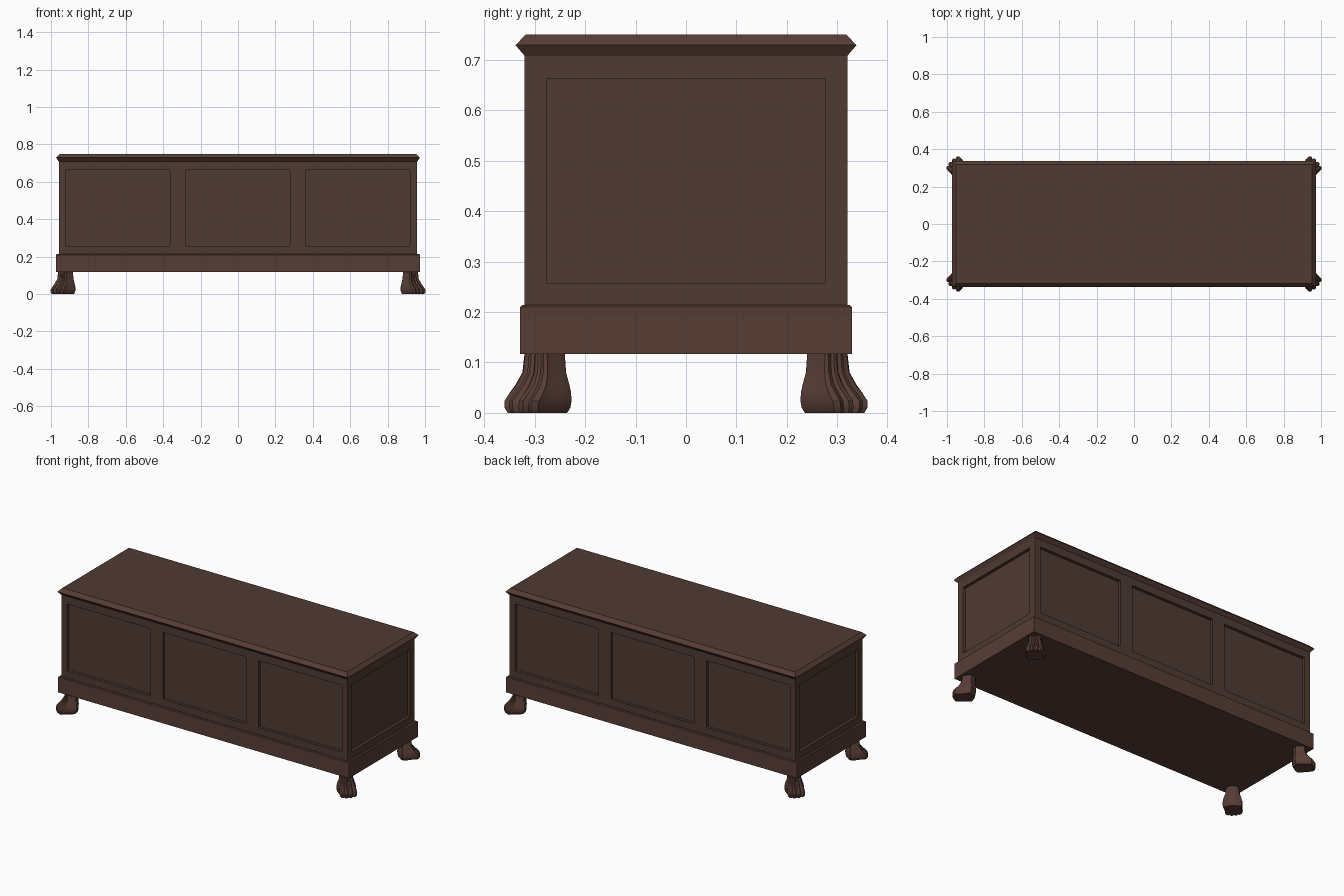
import bpy, bmesh, math

if "Cube" in bpy.data.objects:
    bpy.data.objects.remove(bpy.data.objects["Cube"])


def material(name, rgb):
    m = bpy.data.materials.new(name)
    m.diffuse_color = (*rgb, 1)
    m.use_nodes = True
    m.node_tree.nodes["Principled BSDF"].inputs["Base Color"].default_value = m.diffuse_color
    return m


WOOD = material("dark brown wood", (0.080, 0.043, 0.032))
TRIM = material("reddish brown wood", (0.096, 0.046, 0.036))


def loft(name, rings, mat):
    """Skin a stack of closed rings, bottom to top, and cap both ends."""
    bm = bmesh.new()
    loops = [[bm.verts.new(p) for p in ring] for ring in rings]
    n = len(loops[0])
    for a, b in zip(loops, loops[1:]):
        for i in range(n):
            j = (i + 1) % n
            bm.faces.new((a[i], a[j], b[j], b[i]))
    bm.faces.new(loops[0][::-1])
    bm.faces.new(loops[-1])
    bmesh.ops.recalc_face_normals(bm, faces=bm.faces)
    me = bpy.data.meshes.new(name)
    bm.to_mesh(me)
    bm.free()
    me.materials.append(mat)
    ob = bpy.data.objects.new(name, me)
    bpy.context.collection.objects.link(ob)
    return ob


def rect(x, y, z, cx=0, cy=0):
    return [(cx - x, cy - y, z), (cx + x, cy - y, z), (cx + x, cy + y, z), (cx - x, cy + y, z)]


def activate(ob):
    bpy.ops.object.select_all(action='DESELECT')
    ob.select_set(True)
    bpy.context.view_layer.objects.active = ob


# chest body with sunk panels on every side
BX, BY, DEPTH = 0.958, 0.32, 0.018
Z0, Z1 = 0.257, 0.662
body = loft("chest_body", [rect(BX, BY, 0.20), rect(BX, BY, 0.709)], WOOD)
panels = [(x, s * BY, 0.279, DEPTH) for s in (-1, 1) for x in (-0.64, 0, 0.64)]
panels += [(s * BX, 0, DEPTH, 0.277) for s in (-1, 1)]
for cx, cy, hx, hy in panels:
    cutter = loft("panel_cutter", [rect(hx, hy, Z0, cx, cy), rect(hx, hy, Z1, cx, cy)], WOOD)
    cutter.hide_render = True
    activate(body)
    mod = body.modifiers.new("panel", 'BOOLEAN')
    mod.operation = 'DIFFERENCE'
    mod.solver = 'EXACT'
    mod.object = cutter
    bpy.ops.object.modifier_apply(modifier=mod.name)
    bpy.data.objects.remove(cutter)

# plinth with a small chamfer along its upper edge
loft("plinth", [rect(0.973, 0.329, 0.117), rect(0.973, 0.329, 0.21),
                rect(0.968, 0.324, 0.214)], TRIM)

# lid with a pointed moulded edge and a flat top
lid = loft("lid", [rect(0.958, 0.32, 0.708), rect(0.972, 0.338, 0.729),
                   rect(0.952, 0.318, 0.75)], TRIM)
lid.data.materials.append(WOOD)
for f in lid.data.polygons:
    if f.normal.z > 0.9:
        f.material_index = 1

# claw foot section: (outward, sideways), four toes with grooves between
HALF = [(1.0, 0.16), (0.98, 0.36), (0.86, 0.46), (0.92, 0.70), (0.80, 0.88),
        (0.45, 0.86), (0.0, 0.98), (-0.5, 0.95), (-0.85, 0.55)]
SECTION = [(0.88, 0)] + HALF + [(-1, 0)] + [(u, -v) for u, v in reversed(HALF)]
# height, reach forwards, reach backwards, half width
LEVELS = [(0.0, 0.080, 0.030, 0.047), (0.010, 0.085, 0.037, 0.053),
          (0.024, 0.084, 0.040, 0.055), (0.040, 0.068, 0.041, 0.053),
          (0.055, 0.053, 0.040, 0.049), (0.080, 0.038, 0.038, 0.040),
          (0.117, 0.035, 0.038, 0.036)]
R = math.sqrt(0.5)
for sx, side in ((-1, "left"), (1, "right")):
    for sy, end in ((-1, "front"), (1, "back")):
        rings = []
        for z, fwd, back, w in LEVELS:
            pts = [(u * (fwd if u > 0 else back), v * w) for u, v in SECTION]
            rings.append([(sx * (0.92 + (u + v) * R), sy * (0.278 + (u - v) * R), z)
                          for u, v in pts])
        foot = loft(f"{end}_{side}_claw_foot", rings, TRIM)
        activate(foot)
        bpy.ops.object.shade_smooth_by_angle(angle=math.radians(35))
